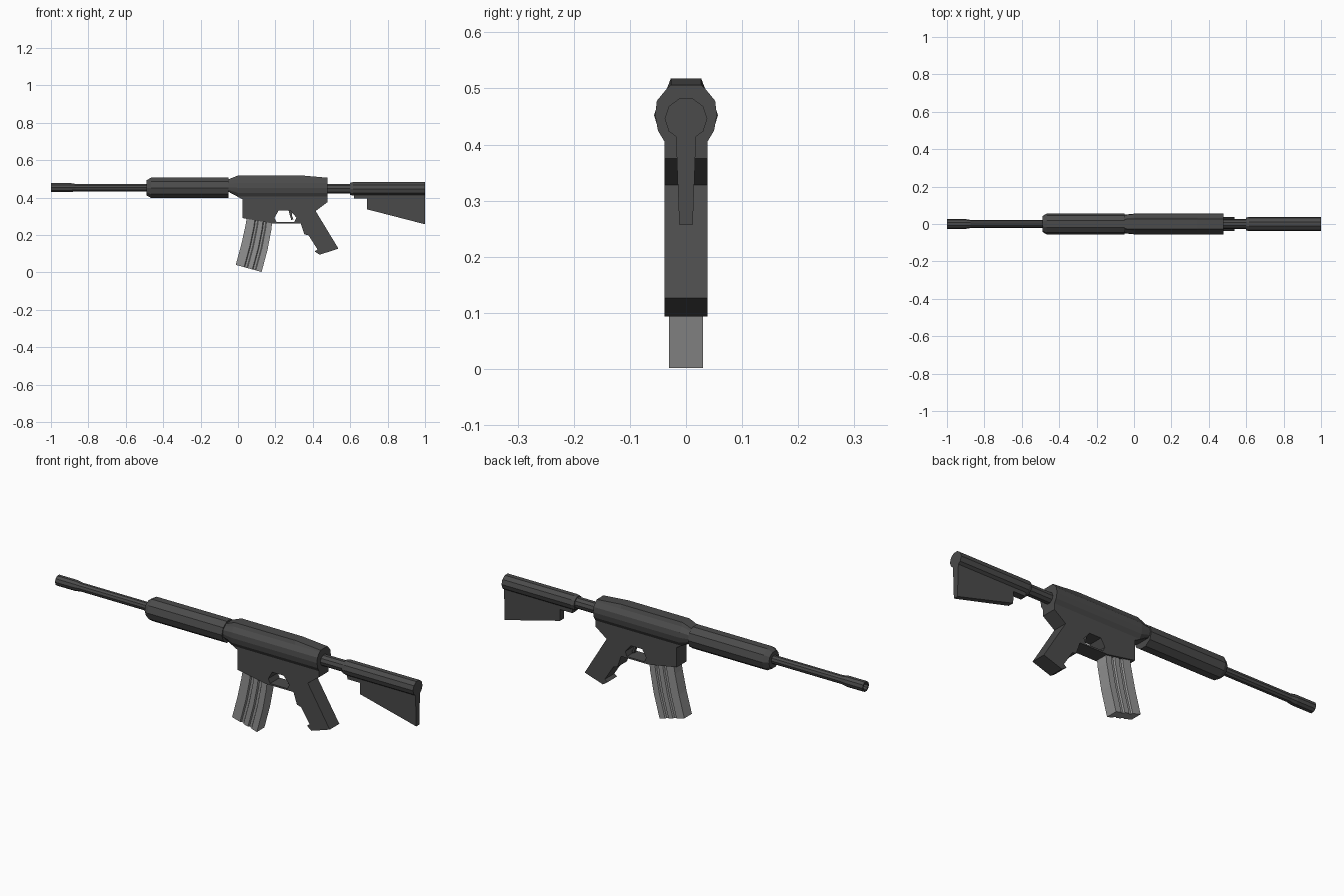
import bpy, bmesh, math
from mathutils import Vector

cube = bpy.data.objects.get("Cube")
if cube:
    bpy.data.objects.remove(cube, do_unlink=True)


def material(name, v):
    m = bpy.data.materials.new(name)
    m.use_nodes = True
    col = (v, v, v, 1)
    m.diffuse_color = col
    m.node_tree.nodes["Principled BSDF"].inputs["Base Color"].default_value = col
    return m


DARK = material("dark_gunmetal", 0.07)
STEEL = material("grey_steel", 0.29)


def add_mesh(name, bm, mat):
    bmesh.ops.recalc_face_normals(bm, faces=bm.faces)
    me = bpy.data.meshes.new(name)
    bm.to_mesh(me)
    bm.free()
    me.materials.append(mat)
    ob = bpy.data.objects.new(name, me)
    bpy.context.collection.objects.link(ob)
    return ob


def loft(name, rings, mat, caps=True):
    """Skin a list of closed rings of 3D points."""
    bm = bmesh.new()
    loops = [[bm.verts.new(p) for p in r] for r in rings]
    n = len(loops[0])
    for a, b in zip(loops, loops[1:]):
        for i in range(n):
            j = (i + 1) % n
            bm.faces.new((a[i], a[j], b[j], b[i]))
    if caps:
        bm.faces.new(loops[0])
        bm.faces.new(loops[-1])
    return add_mesh(name, bm, mat)


def tube(name, steps, z, mat, sides=10):
    """Turned part along x from (x, radius) steps."""
    rings = [[(x, r * math.cos(2 * math.pi * i / sides),
               z + r * math.sin(2 * math.pi * i / sides)) for i in range(sides)]
             for x, r in steps]
    return loft(name, rings, mat)


def prism(name, pts, half, mat):
    """Side outline extruded across y; half(z) gives the half width."""
    return loft(name, [[(x, s * half(z), z) for x, z in pts] for s in (-1, 1)], mat)


# Barrel and hollow muzzle
tube("barrel", [(-0.89, 0.021), (-0.44, 0.021)], 0.453, DARK)
tube("muzzle", [(-0.93, 0.018), (-1.0, 0.018), (-1.0, 0.026),
                (-0.9, 0.026), (-0.87, 0.021)], 0.453, DARK)

# Handguard with chamfered front
tube("handguard", [(-0.49, 0.042), (-0.465, 0.057), (-0.05, 0.057)], 0.452, DARK)

# Upper receiver, mirrored cross-section swept along x
SECTION = [(0.027, 0.518), (0.034, 0.5), (0.052, 0.478),
           (0.055, 0.452), (0.05, 0.425), (0.038, 0.405)]
FRONT = [(0.025, 0.498), (0.032, 0.488), (0.047, 0.474),
         (0.05, 0.455), (0.046, 0.44), (0.036, 0.43)]


def section(x, half, top=1):
    full = [(y, min(z, top)) for y, z in half]
    return [(x, y, z) for y, z in full] + [(x, -y, z) for y, z in reversed(full)]


loft("upper_receiver", [section(-0.05, FRONT), section(0, SECTION),
                        section(0.34, SECTION), section(0.478, SECTION, 0.506)], DARK)

# Lower receiver and grip in one outline, with the trigger opening cut through
OUTLINE = [(-0.05, 0.445), (-0.05, 0.43), (0.025, 0.39), (0.025, 0.29), (0.18, 0.262),
           (0.335, 0.262), (0.355, 0.203), (0.377, 0.198), (0.425, 0.123),
           (0.41, 0.112), (0.436, 0.094), (0.537, 0.127), (0.415, 0.328),
           (0.478, 0.375), (0.478, 0.445)]
OPENING = [(0.195, 0.292), (0.217, 0.33), (0.28, 0.33),
           (0.312, 0.293), (0.302, 0.27), (0.205, 0.27)]
curve = bpy.data.curves.new("lower_receiver_outline", "CURVE")
curve.dimensions = "2D"
curve.fill_mode = "BOTH"
curve.extrude = 0.038
for pts in (OUTLINE, OPENING):
    sp = curve.splines.new("POLY")
    sp.points.add(len(pts) - 1)
    for p, (x, z) in zip(sp.points, pts):
        p.co = (x, z, 0, 1)
    sp.use_cyclic_u = True
temp = bpy.data.objects.new("outline_helper", curve)
bpy.context.collection.objects.link(temp)
bpy.context.view_layer.update()
mesh = bpy.data.meshes.new_from_object(
    temp.evaluated_get(bpy.context.evaluated_depsgraph_get()))
bpy.data.objects.remove(temp, do_unlink=True)
bm = bmesh.new()
bm.from_mesh(mesh)
bmesh.ops.remove_doubles(bm, verts=bm.verts, dist=0.0001)
for v in bm.verts:
    v.co = Vector((v.co.x, -v.co.z, v.co.y))
for f in bm.faces:
    f.smooth = False
    f.material_index = 0
add_mesh("lower_receiver", bm, DARK)

# Trigger
prism("trigger", [(0.27, 0.335), (0.29, 0.335), (0.288, 0.305), (0.296, 0.283),
                  (0.285, 0.28), (0.277, 0.305)], lambda z: 0.008, DARK)

# Curved magazine with two grooves down each side
RIBS = [(0, 0.03), (0.32, 0.03), (0.35, 0.023), (0.43, 0.023), (0.46, 0.03),
        (0.64, 0.03), (0.67, 0.023), (0.75, 0.023), (0.78, 0.03), (1, 0.03)]
SPINE = [((0.05, 0.31), (0.185, 0.29)), ((0.04, 0.25), (0.178, 0.225)),
         ((0.018, 0.15), (0.158, 0.12)), ((-0.012, 0.04), (0.126, 0.002))]
rings = []
for a, b in SPINE:
    a, b = Vector(a), Vector(b)
    side = [(*a.lerp(b, t), h) for t, h in RIBS]
    rings.append([(x, -h, z) for x, z, h in side] +
                 [(x, h, z) for x, z, h in reversed(side)])
loft("magazine", rings, STEEL)

# Stock: buffer tube, cheek tube and tapering blade
tube("buffer_tube", [(0.47, 0.028), (0.63, 0.028)], 0.447, DARK)
tube("stock_tube", [(0.6, 0.034), (0.615, 0.038), (1.0, 0.038)], 0.446, DARK)
prism("stock_blade", [(0.62, 0.43), (0.62, 0.395), (0.69, 0.395), (0.69, 0.337),
                      (1.0, 0.257), (1.0, 0.43)],
      lambda z: 0.012 + 0.037 * (z - 0.257), DARK)
